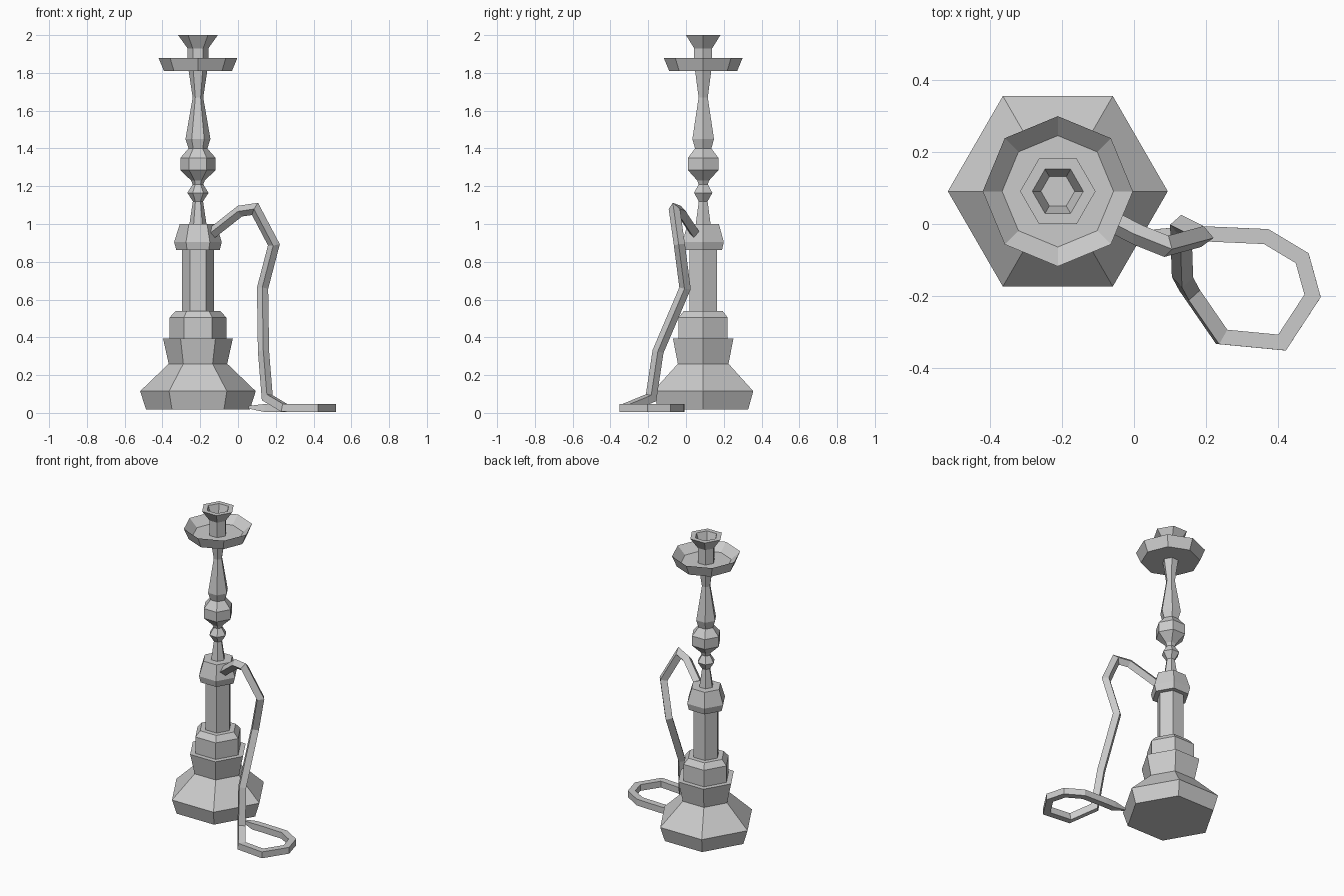
import bpy, bmesh, math
from mathutils import Vector

if "Cube" in bpy.data.objects:
    bpy.data.objects.remove(bpy.data.objects["Cube"])

AX, AY = -0.212, 0.091  # vertical axis of the body


def finish(name, bm):
    bmesh.ops.recalc_face_normals(bm, faces=bm.faces)
    me = bpy.data.meshes.new(name)
    bm.to_mesh(me)
    bm.free()
    ob = bpy.data.objects.new(name, me)
    bpy.context.collection.objects.link(ob)
    return ob


def skin(bm, rings):
    n = len(rings[0])
    for a, b in zip(rings, rings[1:]):
        for i in range(n):
            j = (i + 1) % n
            bm.faces.new((a[i], a[j], b[j], b[i]))
    bm.faces.new(rings[0])
    bm.faces.new(rings[-1])


def lathe(name, profile, sides=6):
    """Faceted turned part from (radius, height) pairs."""
    bm = bmesh.new()
    rings = [[bm.verts.new((AX + r * math.cos(math.tau * k / sides),
                            AY + r * math.sin(math.tau * k / sides), z))
              for k in range(sides)] for r, z in profile]
    skin(bm, rings)
    return finish(name, bm)


def tube(name, path, half, tip):
    """Square tube with mitred corners; the first end narrows to a tip."""
    pts = [Vector(p) for p in path]
    bm = bmesh.new()
    rings = []
    up = Vector((0, 0, 1))
    d_prev = (pts[1] - pts[0]).normalized()
    for i, p in enumerate(pts):
        d = (pts[i + 1] - p).normalized() if i + 1 < len(pts) else d_prev
        side = d_prev.cross(up).normalized()
        up = side.cross(d_prev).normalized()
        h = tip if i == 0 else half
        normal = (d_prev + d).normalized()
        ring = []
        for s, t in ((-1, -1), (1, -1), (1, 1), (-1, 1)):
            o = (side * s + up * t) * h
            o -= d_prev * (o.dot(normal) / d_prev.dot(normal))
            ring.append(bm.verts.new(p + o))
        rings.append(ring)
        up = d_prev.rotation_difference(d) @ up
        d_prev = d
    skin(bm, rings)
    return finish(name, bm)


# Base vase
lathe("base_vase", [(0.275, 0.018), (0.306, 0.115), (0.155, 0.26), (0.185, 0.395)])
# Stepped block above the vase
lathe("neck_block", [(0.15, 0.39), (0.15, 0.505), (0.118, 0.54)])
# Straight shaft
lathe("shaft", [(0.084, 0.53), (0.084, 0.875)])
# Collar holding the hose
lathe("collar", [(0.115, 0.862), (0.126, 0.905), (0.096, 1.0)])
# Turned upper stem
lathe("upper_stem", [
    (0.046, 0.995), (0.027, 1.12), (0.056, 1.165), (0.028, 1.21), (0.036, 1.23),
    (0.093, 1.285), (0.093, 1.35), (0.05, 1.4), (0.066, 1.45), (0.028, 1.67),
    (0.05, 1.815)])
# Eight-sided dish
lathe("dish", [(0.18, 1.81), (0.209, 1.88), (0.155, 1.83)], 8)
# Hollow bowl on top
lathe("bowl", [(0.055, 1.825), (0.055, 1.93), (0.105, 2.0), (0.071, 2.0), (0.047, 1.93)])
# Hose: loop on the floor, then up to the collar
tube("hose", [
    (0.055, -0.022, 0.03), (0.14, -0.028, 0.026), (0.21, -0.028, 0.026),
    (0.368, -0.035, 0.026), (0.468, -0.095, 0.026), (0.497, -0.2, 0.026),
    (0.412, -0.33, 0.026), (0.244, -0.314, 0.027), (0.155, -0.185, 0.08),
    (0.135, -0.148, 0.325), (0.13, -0.005, 0.66), (0.19, -0.035, 0.89),
    (0.09, -0.062, 1.08), (0.01, -0.03, 1.068), (-0.14, 0.048, 0.95)], 0.021, 0.007)
